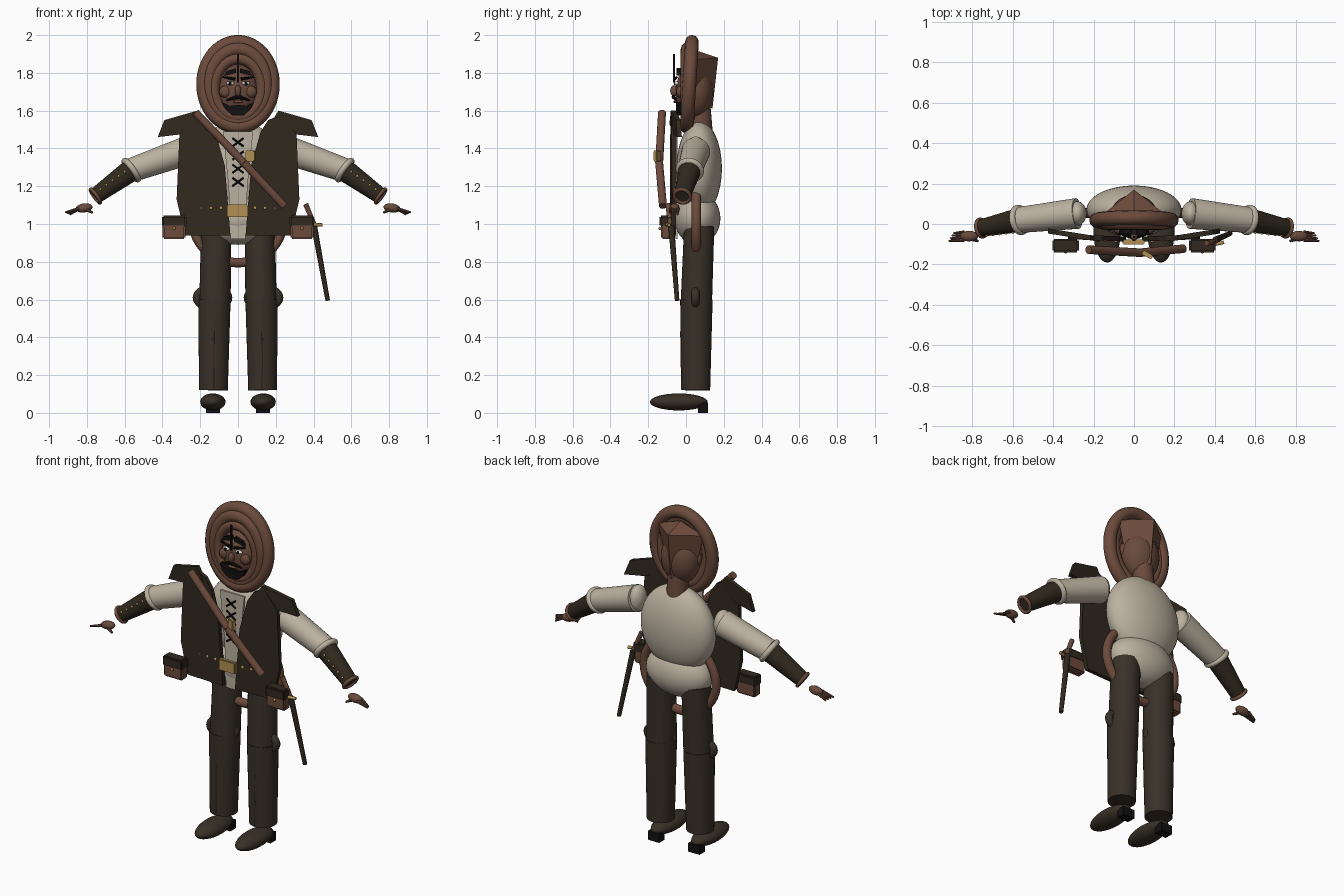
import bpy, bmesh, math
from mathutils import Vector, Matrix

if "Cube" in bpy.data.objects:
    bpy.data.objects.remove(bpy.data.objects["Cube"])


def material(name, rgb):
    m = bpy.data.materials.new(name)
    m.diffuse_color = (*rgb, 1)
    m.use_nodes = True
    m.node_tree.nodes["Principled BSDF"].inputs["Base Color"].default_value = m.diffuse_color
    return m


VEST = material("dark vest", (0.030, 0.022, 0.013))
TROUSER = material("trouser brown", (0.040, 0.030, 0.020))
LEATHER = material("red leather", (0.150, 0.070, 0.045))
SKIN = material("skin", (0.140, 0.068, 0.045))
LINEN = material("cream linen", (0.50, 0.44, 0.35))
BRASS = material("brass", (0.45, 0.28, 0.09))
BLACK = material("black", (0.006, 0.005, 0.005))
WHITE = material("eye white", (0.75, 0.72, 0.66))


def finish(name, bm, mat, smooth=True):
    bmesh.ops.recalc_face_normals(bm, faces=bm.faces)
    me = bpy.data.meshes.new(name)
    bm.to_mesh(me)
    bm.free()
    me.materials.append(mat)
    ob = bpy.data.objects.new(name, me)
    bpy.context.collection.objects.link(ob)
    if smooth:
        bpy.ops.object.select_all(action='DESELECT')
        bpy.context.view_layer.objects.active = ob
        ob.select_set(True)
        bpy.ops.object.shade_smooth_by_angle(angle=math.radians(40))
    return ob


def ball(name, c, r, mat, rot=None, seg=32):
    bm = bmesh.new()
    m = Matrix.Translation(c) @ (rot or Matrix()) @ Matrix.Diagonal((*r, 1))
    bmesh.ops.create_uvsphere(bm, u_segments=seg, v_segments=seg // 2, radius=1, matrix=m)
    return finish(name, bm, mat)


def rod(name, a, b, r1, r2, mat, seg=24, caps=True):
    a, b = Vector(a), Vector(b)
    d = b - a
    m = Matrix.Translation((a + b) / 2) @ d.to_track_quat('Z', 'Y').to_matrix().to_4x4()
    bm = bmesh.new()
    bmesh.ops.create_cone(bm, cap_ends=caps, segments=seg, radius1=r1, radius2=r2,
                          depth=d.length, matrix=m)
    return finish(name, bm, mat)


def box(name, c, size, mat, rot=None, bevel=0.0):
    bm = bmesh.new()
    bmesh.ops.create_cube(bm, size=1, matrix=Matrix.Translation(c) @ (rot or Matrix())
                          @ Matrix.Diagonal((*size, 1)))
    if bevel:
        bmesh.ops.bevel(bm, geom=bm.edges[:], offset=bevel, segments=2, affect='EDGES')
    return finish(name, bm, mat, False)


def ring(name, c, rx, rz, minor, mat, axis=(0, 1, 0), tilt=0.0, seg=48):
    """Oval tube lying across the given axis."""
    q = Vector(axis).to_track_quat('Z', 'Y').to_matrix().to_4x4()
    if tuple(axis) == (0, 1, 0):
        q = Matrix.Rotation(tilt, 4, 'X') @ Matrix.Rotation(math.pi / 2, 4, 'X')
    m = Matrix.Translation(c) @ q
    bm = bmesh.new()
    rows = []
    for i in range(seg):
        t = 2 * math.pi * i / seg
        row = []
        for j in range(12):
            p = 2 * math.pi * j / 12
            k = minor * math.cos(p)
            row.append(bm.verts.new(m @ Vector(((rx + k) * math.cos(t), (rz + k) * math.sin(t),
                                                minor * math.sin(p)))))
        rows.append(row)
    for i in range(seg):
        a, b = rows[i], rows[(i + 1) % seg]
        for j in range(12):
            k = (j + 1) % 12
            bm.faces.new((a[j], b[j], b[k], a[k]))
    return finish(name, bm, mat)


def plate(name, pts, y, thick, mat, lean=0.0):
    """Flat outline in x and z, given thickness along y; lean moves y with |x|."""
    bm = bmesh.new()
    f = bm.faces.new([bm.verts.new((x, y + lean * abs(x), z)) for x, z in pts])
    new = bmesh.ops.extrude_face_region(bm, geom=[f])['geom']
    bmesh.ops.translate(bm, verts=[v for v in new if isinstance(v, bmesh.types.BMVert)],
                        vec=(0, thick, 0))
    return finish(name, bm, mat, False)


# Shirt body and hips
ball("shirt_torso", (0, 0.07, 1.295), (0.235, 0.12, 0.25), LINEN, seg=48)
ball("shirt_hips", (0, 0.06, 1.03), (0.205, 0.122, 0.14), LINEN, seg=48)
plate("shirt_front", [(-0.04, 0.92), (0.04, 0.92), (0.05, 1.2), (0.08, 1.49), (-0.08, 1.49),
                      (-0.05, 1.2)], -0.056, 0.012, LINEN)
for i in range(4):
    z = 1.215 + i * 0.07
    for s in (-1, 1):
        rod("shirt_lace", (-0.03 * s, -0.066, z - 0.015), (0.03 * s, -0.066, z + 0.03),
            0.005, 0.005, BLACK, 8)
ring("hip_ring", (0, 0.055, 1.01), 0.237, 0.215, 0.025, LEATHER)

# Head, neck and hood
rod("neck", (0, 0.08, 1.48), (0, 0.075, 1.62), 0.062, 0.055, SKIN)
ball("head", (0, 0.045, 1.70), (0.115, 0.10, 0.145), SKIN)
ring("hood_outer", (0, 0.018, 1.74), 0.185, 0.225, 0.036, LEATHER, tilt=-0.06, seg=64)
ring("hood_middle", (0, 0.008, 1.735), 0.152, 0.19, 0.036, LEATHER, seg=64)
ring("hood_inner", (0, 0.0, 1.72), 0.126, 0.155, 0.03, LEATHER, seg=64)
bm = bmesh.new()
lo = [bm.verts.new(p) for p in ((-0.1, 0.05, 1.66), (0, 0.14, 1.61), (0.1, 0.05, 1.66))]
hi = [bm.verts.new(p) for p in ((-0.15, 0.05, 1.87), (0, 0.17, 1.88), (0.15, 0.05, 1.87))]
top = bm.verts.new((0, 0.05, 1.92))
for f in ((lo[0], lo[1], hi[1], hi[0]), (lo[1], lo[2], hi[2], hi[1]), (hi[0], hi[1], top),
          (hi[1], hi[2], top), (lo[2], lo[1], lo[0]), (lo[0], hi[0], top, hi[2], lo[2])):
    bm.faces.new(f)
finish("hood_back", bm, LEATHER, False)

# Face
ball("nose", (0, -0.062, 1.705), (0.017, 0.022, 0.03), SKIN, seg=16)
ball("lips", (0, -0.056, 1.648), (0.028, 0.01, 0.008), LEATHER, seg=16)
plate("forelock", [(-0.005, 1.75), (0.005, 1.75), (0.006, 1.9), (-0.006, 1.9)], -0.068, 0.009, BLACK)
plate("chin_beard", [(-0.085, 1.645), (-0.065, 1.605), (-0.03, 1.575), (0.03, 1.575), (0.065, 1.605),
                     (0.085, 1.645), (0.045, 1.625), (0, 1.63), (-0.045, 1.625)], -0.052, 0.03, BLACK)
for s in (-1, 1):
    ball("cheek", (0.068 * s, -0.03, 1.70), (0.032, 0.022, 0.032), SKIN, seg=16)
    ball("ear", (0.108 * s, 0.03, 1.71), (0.015, 0.025, 0.035), SKIN, seg=16)
    ball("eye", (0.042 * s, -0.05, 1.745), (0.021, 0.012, 0.011), WHITE, seg=16)
    ball("pupil", (0.042 * s, -0.06, 1.745), (0.009, 0.005, 0.009), BLACK, seg=12)
    rod("brow", (0.016 * s, -0.06, 1.767), (0.08 * s, -0.048, 1.778), 0.008, 0.005, BLACK, 8)
    rod("moustache", (0.004 * s, -0.066, 1.673), (0.062 * s, -0.052, 1.655), 0.011, 0.004, BLACK, 8)
    plate("fringe", [(0.01 * s, 1.80), (0.075 * s, 1.785), (0.06 * s, 1.81), (0.01 * s, 1.825)],
          -0.05, 0.02, BLACK)

for s in (-1, 1):
    # Open vest panel and shoulder flap
    plate("vest_panel", [(s * x, z) for x, z in
                         ((0.04, 0.94), (0.28, 0.94), (0.325, 1.13), (0.31, 1.475), (0.23, 1.58),
                          (0.16, 1.55), (0.12, 1.49), (0.07, 1.31))], -0.088, 0.024, VEST, 0.04)
    plate("shoulder_flap", [(s * x, z) for x, z in
                            ((0.17, 1.53), (0.215, 1.6), (0.39, 1.55), (0.425, 1.46), (0.30, 1.475))],
          -0.115, 0.025, VEST, 0.16)
    # Sleeve, cuff, bracer and wrist ring
    sh, el, wr = (0.28 * s, 0.052, 1.385), (0.565 * s, 0.02, 1.285), (0.755 * s, -0.02, 1.148)
    arm = Vector(wr) - Vector(el)
    ball("shoulder", sh, (0.045, 0.06, 0.078), LINEN)
    rod("sleeve", sh, el, 0.076, 0.064, LINEN, 32)
    ring("sleeve_cuff", el, 0.06, 0.06, 0.016, LINEN, tuple(arm), seg=32)
    rod("bracer", el, wr, 0.06, 0.043, VEST, 32)
    ring("wrist_ring", wr, 0.043, 0.043, 0.010, LEATHER, tuple(arm), seg=32)
    for i in range(5):
        p = Vector(el) + arm * (0.15 + i * 0.17)
        ball("bracer_stud", p + Vector((0.006 * s, -0.056 + i * 0.003, 0.012)),
             (0.007, 0.007, 0.007), BRASS, seg=10)
    # Hand, thumb and fingers
    ball("hand", (0.815 * s, -0.06, 1.085), (0.045, 0.026, 0.024), SKIN,
         Matrix.Rotation(0.15 * s, 4, 'Y'), 20)
    rod("thumb", (0.80 * s, -0.075, 1.075), (0.77 * s, -0.085, 1.06), 0.010, 0.006, SKIN, 8)
    for i in range(4):
        y = -0.08 + i * 0.013
        rod("finger", (0.84 * s, y, 1.082), ((0.915 - 0.008 * i) * s, y - 0.004, 1.062 - 0.004 * i),
            0.009, 0.005, SKIN, 8)
    # Leg, knee pad, seam and shoe
    rod("thigh", (0.115 * s, 0.07, 0.99), (0.122 * s, 0.055, 0.59), 0.080, 0.083, TROUSER, 32)
    rod("shin", (0.125 * s, 0.055, 0.6), (0.13 * s, 0.052, 0.12), 0.086, 0.076, TROUSER, 32)
    ring("knee_ring", (0.135 * s, 0.05, 0.61), 0.083, 0.05, 0.022, TROUSER, seg=32)
    rod("shin_seam", (0.128 * s, -0.028, 0.43), (0.131 * s, -0.023, 0.125), 0.003, 0.003, LEATHER, 8)
    ball("shoe", (0.133 * s, -0.038, 0.058), (0.067, 0.153, 0.045), TROUSER)
    box("shoe_heel", (0.133 * s, 0.09, 0.026), (0.075, 0.052, 0.052), BLACK)
    # Belt pouch with lid and stud
    box("pouch", (0.338 * s, -0.105, 0.978), (0.122, 0.055, 0.115), LEATHER, bevel=0.008)
    box("pouch_lid", (0.338 * s, -0.107, 1.014), (0.13, 0.066, 0.06), VEST, bevel=0.008)
    ball("pouch_stud", (0.338 * s, -0.139, 0.977), (0.009, 0.007, 0.009), BRASS, seg=10)
    for i in range(4):
        ball("belt_stud", (s * (0.09 + i * 0.053), -0.085 + 0.006 * i, 1.085),
             (0.010, 0.008, 0.010), BRASS, seg=10)

# Belt buckle, chest strap and strap buckle
box("belt_buckle", (-0.003, -0.09, 1.07), (0.11, 0.025, 0.068), BRASS, bevel=0.005)
mid = (0.03, -0.142, 1.325)
rod("strap_upper", (-0.225, -0.127, 1.59), mid, 0.021, 0.021, LEATHER, 16)
rod("strap_lower", mid, (0.245, -0.122, 1.095), 0.021, 0.021, LEATHER, 16)
box("strap_buckle", (0.066, -0.152, 1.36), (0.055, 0.022, 0.058), BRASS,
    Matrix.Rotation(-0.5, 4, 'Z'), 0.004)

# Sheathed blade
rod("blade_grip", (0.358, -0.095, 1.105), (0.405, -0.085, 0.995), 0.014, 0.012, LEATHER, 12)
rod("blade_guard", (0.36, -0.11, 0.998), (0.445, -0.09, 0.995), 0.009, 0.009, BRASS, 10)
rod("scabbard", (0.403, -0.078, 0.99), (0.475, -0.047, 0.595), 0.016, 0.012, VEST, 12)
